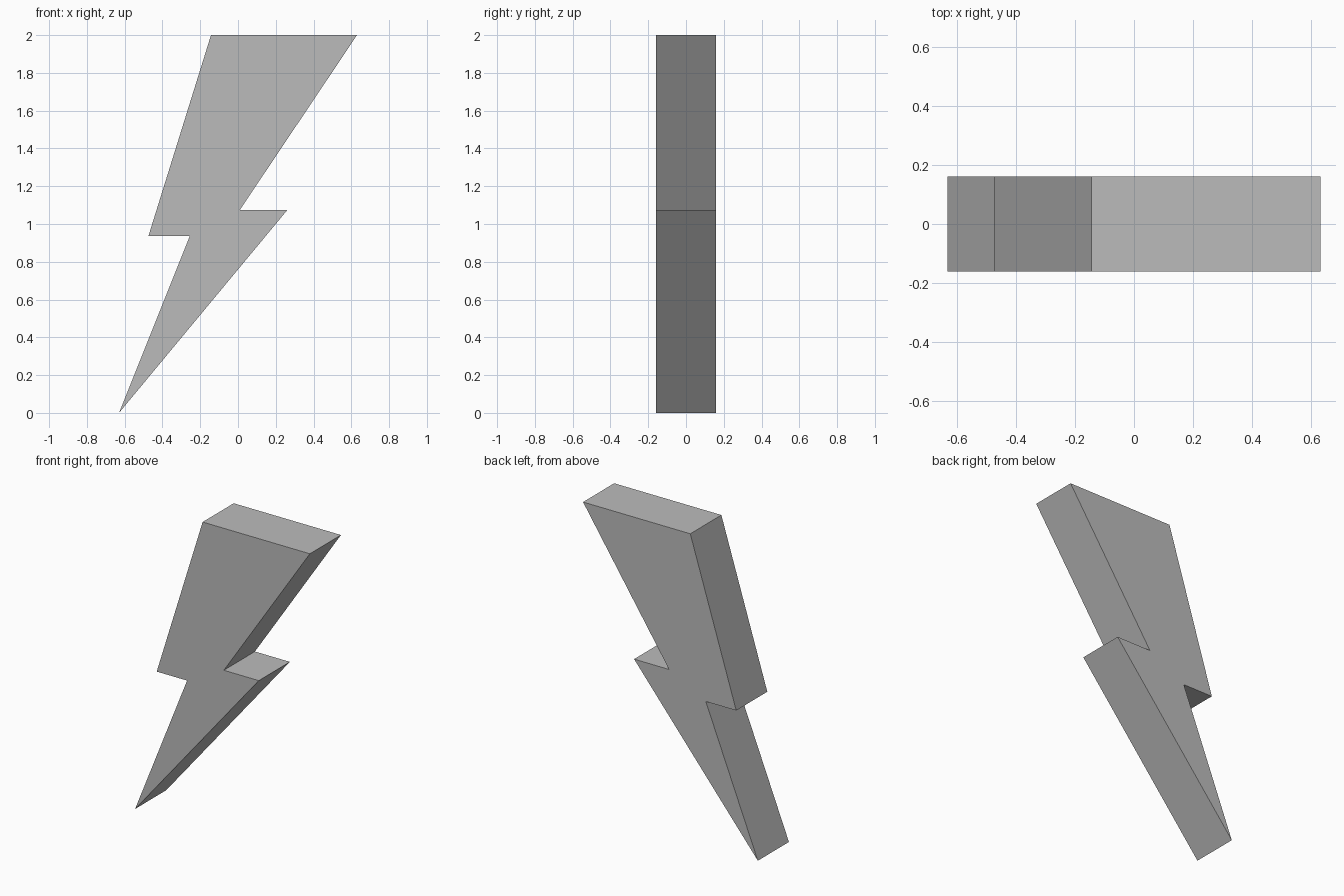
import bpy
import bmesh
from mathutils import Vector

cube = bpy.data.objects.get("Cube")
if cube:
    bpy.data.objects.remove(cube, do_unlink=True)

# Plain grey material
grey = bpy.data.materials.new("plain grey")
grey.use_nodes = True
colour = (0.5, 0.5, 0.5, 1.0)
grey.diffuse_color = colour
grey.node_tree.nodes["Principled BSDF"].inputs["Base Color"].default_value = colour

# Zigzag bolt outline in x and z, from the tip anticlockwise
HALF_DEPTH = 0.16
outline = [(-0.63, 0.0), (0.262, 1.075), (0.01, 1.075), (0.63, 2.0),
           (-0.143, 2.0), (-0.474, 0.937), (-0.255, 0.937)]

# Extrude the outline from front to back
bm = bmesh.new()
front = bm.faces.new([bm.verts.new((x, -HALF_DEPTH, z)) for x, z in outline])
solid = bmesh.ops.extrude_face_region(bm, geom=[front], use_keep_orig=True)
back_verts = [v for v in solid["geom"] if isinstance(v, bmesh.types.BMVert)]
bmesh.ops.translate(bm, verts=back_verts, vec=Vector((0, 2 * HALF_DEPTH, 0)))
bmesh.ops.recalc_face_normals(bm, faces=bm.faces)

mesh = bpy.data.meshes.new("lightning_bolt")
bm.to_mesh(mesh)
bm.free()
mesh.materials.append(grey)
bolt = bpy.data.objects.new("lightning_bolt", mesh)
bpy.context.collection.objects.link(bolt)
